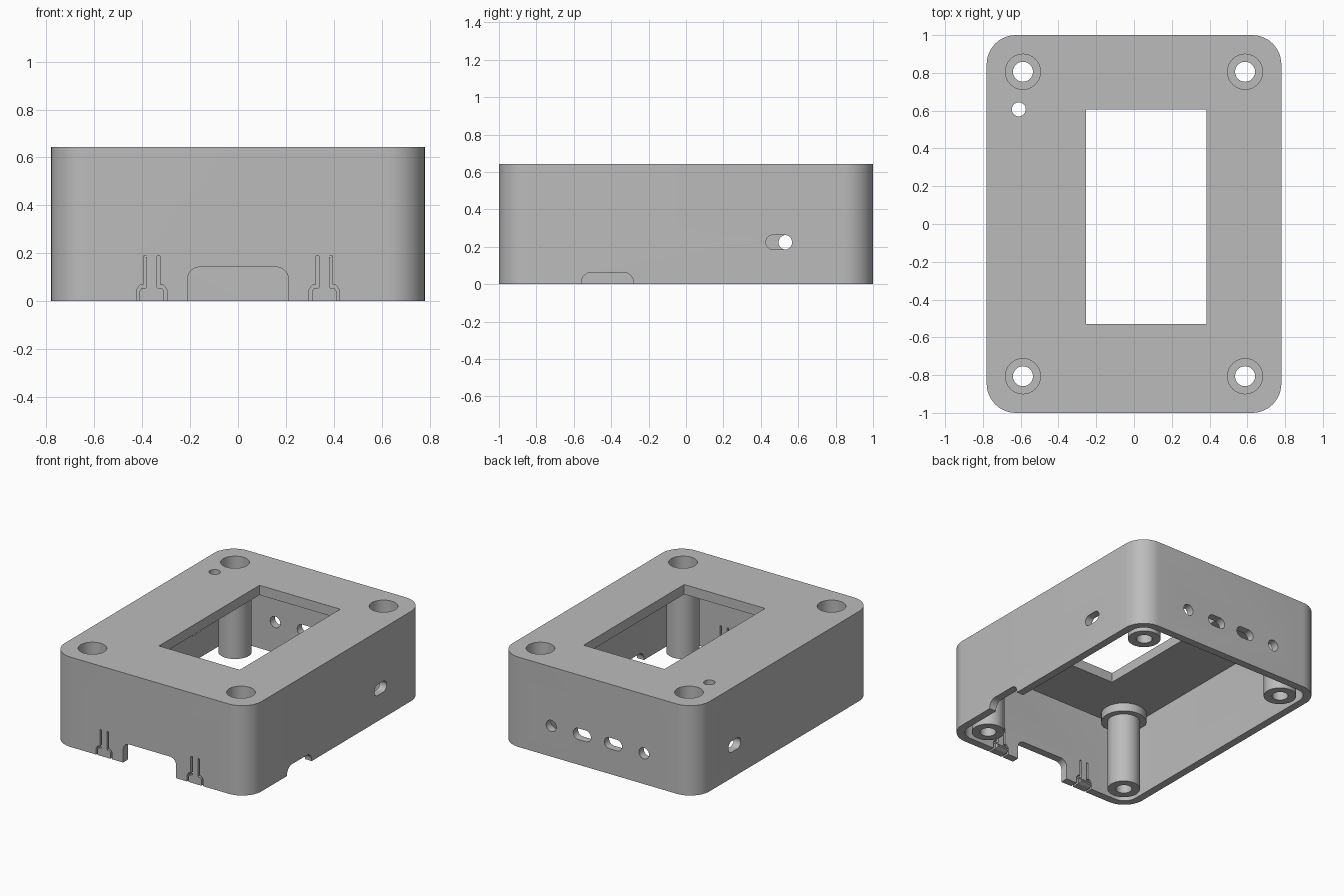
import bpy, bmesh, math

cube = bpy.data.objects.get("Cube")
if cube:
    bpy.data.objects.remove(cube, do_unlink=True)

HALF_X, HALF_Y, HEIGHT = 0.78, 1.0, 0.643
CORNER, WALL, CEILING = 0.155, 0.055, 0.573
POST_X, POST_Y = 0.588, 0.806

grey = bpy.data.materials.new("plain grey")
grey.use_nodes = True
colour = (0.5, 0.5, 0.5, 1)
grey.diffuse_color = colour
grey.node_tree.nodes["Principled BSDF"].inputs["Base Color"].default_value = colour


def rounded(cx, cy, w, h, r, steps=12):
    """Outline of a rounded rectangle; a slot or circle when r is half the side."""
    pts = []
    for k, (sx, sy) in enumerate([(1, 1), (-1, 1), (-1, -1), (1, -1)]):
        for i in range(steps + 1):
            a = math.pi / 2 * (k + i / steps)
            pts.append((cx + sx * (w / 2 - r) + r * math.cos(a),
                        cy + sy * (h / 2 - r) + r * math.sin(a)))
    return pts


def circle(cx, cy, r):
    return rounded(cx, cy, 2 * r, 2 * r, r)


def finish(name, bm):
    bmesh.ops.remove_doubles(bm, verts=bm.verts, dist=1e-5)
    bmesh.ops.recalc_face_normals(bm, faces=bm.faces)
    mesh = bpy.data.meshes.new(name)
    bm.to_mesh(mesh)
    bm.free()
    mesh.materials.append(grey)
    obj = bpy.data.objects.new(name, mesh)
    bpy.context.collection.objects.link(obj)
    return obj


def prism(name, outline, axis, lo, hi):
    """Extrude a flat outline along an axis from lo to hi."""
    place = {"x": lambda u, v, w: (w, u, v),
             "y": lambda u, v, w: (u, w, v),
             "z": lambda u, v, w: (u, v, w)}[axis]
    bm = bmesh.new()
    verts = [bm.verts.new(place(u, v, lo)) for u, v in outline]
    bmesh.ops.remove_doubles(bm, verts=verts, dist=1e-5)
    face = bm.faces.new(list(bm.verts))
    top = bmesh.ops.extrude_face_region(bm, geom=[face])["geom"]
    shift = place(0, 0, hi - lo)
    bmesh.ops.translate(bm, vec=shift,
                        verts=[g for g in top if isinstance(g, bmesh.types.BMVert)])
    return finish(name, bm)


def lathe(name, profile, x, y, steps=48):
    """Spin a closed (radius, height) profile about a vertical axis."""
    bm = bmesh.new()
    rings = []
    for i in range(steps):
        a = 2 * math.pi * i / steps
        rings.append([bm.verts.new((x + r * math.cos(a), y + r * math.sin(a), z))
                      for r, z in profile])
    n = len(profile)
    for i in range(steps):
        a, b = rings[i], rings[(i + 1) % steps]
        for j in range(n):
            k = (j + 1) % n
            bm.faces.new((a[j], b[j], b[k], a[k]))
    return finish(name, bm)


def smooth(obj):
    bpy.ops.object.select_all(action="DESELECT")
    obj.select_set(True)
    bpy.context.view_layer.objects.active = obj
    bpy.ops.object.shade_smooth_by_angle(angle=math.radians(30))


# Case: rounded block, hollowed from below
case = prism("case", rounded(0, 0, 2 * HALF_X, 2 * HALF_Y, CORNER), "z", 0, HEIGHT)


def cut(outline, axis, lo, hi):
    cutter = prism("cutter", outline, axis, lo, hi)
    cutter.hide_render = True
    mod = case.modifiers.new("cut", "BOOLEAN")
    mod.operation, mod.solver, mod.object = "DIFFERENCE", "EXACT", cutter
    bpy.context.view_layer.objects.active = case
    bpy.ops.object.modifier_apply(modifier=mod.name)
    bpy.data.objects.remove(cutter, do_unlink=True)


cut(rounded(0, 0, 2 * (HALF_X - WALL), 2 * (HALF_Y - WALL), CORNER - WALL), "z", -0.1, CEILING)

# Screen window and small indicator hole in the top
cut([(-0.255, -0.53), (0.385, -0.53), (0.385, 0.607), (-0.255, 0.607)], "z", 0.5, 0.7)
cut(circle(-0.61, 0.607, 0.037), "z", 0.5, 0.7)

# Side slots and cable notch
cut(rounded(0.497, 0.224, 0.14, 0.078, 0.039), "x", 0.7, 0.85)
cut(rounded(0.565, 0.224, 0.14, 0.078, 0.039), "x", -0.85, -0.7)
cut(rounded(-0.42, 0, 0.28, 0.126, 0.055), "x", 0.7, 0.85)

# Back row: round hole, two slots, round hole
for x, width in [(-0.367, 0.08), (-0.123, 0.14), (0.123, 0.14), (0.367, 0.08)]:
    cut(rounded(x, 0.22, width, 0.08, 0.04), "y", 0.9, 1.1)

# Front connector notch
cut(rounded(0, 0, 0.42, 0.284, 0.05), "y", -1.1, -0.9)

# Narrow slits that free a snap tab on each side of the notch
slit = [(0.022, 0.188), (0.022, 0.056), (0.042, 0.054), (0.051, 0.042), (0.051, -0.02),
        (0.064, -0.02), (0.064, 0.046), (0.05, 0.066), (0.034, 0.069), (0.034, 0.188)]
for x in (-0.36, 0.36):
    for side in (-1, 1):
        cut([(x + side * u, v) for u, v in slit], "y", -1.1, -0.9)
    # Catch on the inner face of the tab, a wedge
    inner = -HALF_Y + WALL
    prism("snap_catch", [(inner, 0), (inner + 0.025, 0.012), (inner + 0.025, 0.022), (inner, 0.046)],
          "x", x - 0.045, x + 0.045)

# Screw posts with a collar under each counterbored hole
post_profile = [(0.053, 0), (0.108, 0), (0.108, 0.513), (0.15, 0.513), (0.15, CEILING),
                (0.093, CEILING), (0.093, 0.543), (0.053, 0.543)]
for x in (-POST_X, POST_X):
    for y in (-POST_Y, POST_Y):
        cut(circle(x, y, 0.093), "z", 0.5, 0.7)
        smooth(lathe("screw_post", post_profile, x, y))

smooth(case)
